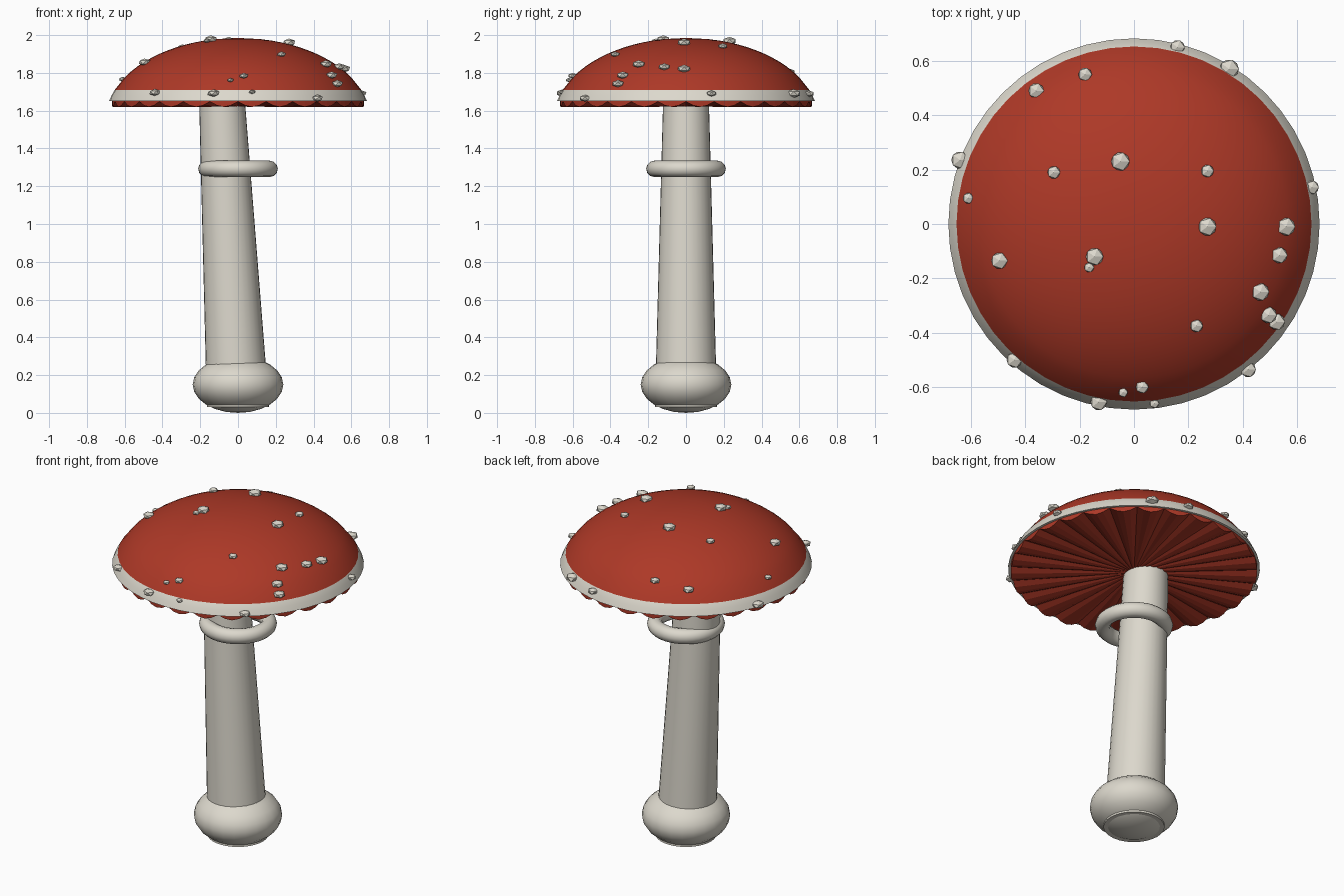
import bpy, bmesh, math
from mathutils import Matrix, Vector

cube = bpy.data.objects.get("Cube")
if cube:
    bpy.data.objects.remove(cube, do_unlink=True)


def material(name, rgb):
    m = bpy.data.materials.new(name)
    m.use_nodes = True
    m.diffuse_color = (*rgb, 1)
    m.node_tree.nodes["Principled BSDF"].inputs["Base Color"].default_value = (*rgb, 1)
    return m


RED = material("cap red", (0.42, 0.04, 0.02))
PALE = material("pale cream", (0.72, 0.69, 0.61))


def finish(name, bm, mats, smooth=None):
    bmesh.ops.recalc_face_normals(bm, faces=bm.faces)
    mesh = bpy.data.meshes.new(name)
    bm.to_mesh(mesh)
    bm.free()
    for m in mats:
        mesh.materials.append(m)
    ob = bpy.data.objects.new(name, mesh)
    bpy.context.collection.objects.link(ob)
    if smooth:
        bpy.ops.object.select_all(action="DESELECT")
        bpy.context.view_layer.objects.active = ob
        ob.select_set(True)
        bpy.ops.object.shade_smooth_by_angle(angle=math.radians(smooth))
    return ob


def ring(bm, r, z, n):
    """Circle of vertices; z may be a function of the vertex index."""
    height = z if callable(z) else lambda i: z
    return [bm.verts.new((r * math.cos(math.tau * i / n), r * math.sin(math.tau * i / n), height(i)))
            for i in range(n)]


def bridge(bm, a, b):
    n = len(a)
    return [bm.faces.new((a[i], a[(i + 1) % n], b[(i + 1) % n], b[i])) for i in range(n)]


def fan(bm, loop, z):
    tip = bm.verts.new((0, 0, z))
    for i in range(len(loop)):
        bm.faces.new((loop[i], loop[(i + 1) % len(loop)], tip))


# Cap dome: part of an ellipsoid with a pale band at the rim
CAP_R, CAP_H, CAP_Z = 0.70, 0.43, 1.555
BAND_Z = 1.71


def dome_z(r):
    return CAP_Z + CAP_H * math.sqrt(max(0, 1 - (r / CAP_R) ** 2))


def dome_r(z):
    return CAP_R * math.sqrt(1 - ((z - CAP_Z) / CAP_H) ** 2)


SEG = 48
bm = bmesh.new()
heights = [1.65, 1.68, BAND_Z]
radii = [dome_r(z) for z in heights]
radii += [radii[-1] * math.cos(math.pi / 2 * k / 14) ** 0.5 * (1 - k / 28) for k in range(2, 14)]
loops = [ring(bm, r, dome_z(r), SEG) for r in radii]
for a, b in zip(loops, loops[1:]):
    bridge(bm, a, b)
fan(bm, loops[-1], dome_z(0))
bridge(bm, ring(bm, 0.66, 1.65, SEG), loops[0])
bmesh.ops.remove_doubles(bm, verts=bm.verts, dist=1e-5)
for f in bm.faces:
    f.material_index = int(f.calc_center_median().z < BAND_Z)
finish("cap", bm, [RED, PALE], 50)

# Gills: corrugated disc with a scalloped skirt
GILLS, STEPS = 28, 4
bm = bmesh.new()
n = GILLS * STEPS
edge = ring(bm, 0.668, lambda i: 1.648 - 0.028 * abs(math.sin(math.pi * i / STEPS)), n)
bridge(bm, ring(bm, 0.668, 1.66, n), edge)
fan(bm, edge, 1.622)
finish("gills", bm, [RED])

# Stem: tapered and leaning
bm = bmesh.new()
low, high = ring(bm, 0.165, 0.03, 32), ring(bm, 0.121, 1.66, 32)
for v in high:
    v.co.x -= 0.085
bridge(bm, low, high)
bm.faces.new(low)
bm.faces.new(high)
finish("stem", bm, [PALE], 40)

# Bulb at the foot
bm = bmesh.new()
bmesh.ops.create_uvsphere(bm, u_segments=24, v_segments=12, radius=1,
                          matrix=Matrix.Translation((0, 0, 0.15)) @ Matrix.Diagonal((0.24, 0.24, 0.15, 1)))
finish("bulb", bm, [PALE], 50)

# Ring around the stem
bm = bmesh.new()
tubes = []
for k in range(12):
    a = math.tau * k / 12
    tubes.append(ring(bm, 0.168 + 0.043 * math.cos(a), 1.292 + 0.043 * math.sin(a), 40))
for k in range(12):
    bridge(bm, tubes[k], tubes[(k + 1) % 12])
finish("stem_ring", bm, [PALE], 60)

# Warts: squashed icosahedra on the dome (x, y, radius)
WARTS = [
    (.16, .65, .03), (.35, .57, .04), (-.18, .55, .028), (-.36, .49, .032), (-.64, .235, .036),
    (-.61, .095, .022), (-.295, .19, .026), (-.05, .23, .038), (.27, .195, .026), (.655, .135, .028),
    (.27, -.01, .037), (.56, -.01, .037), (.535, -.115, .033), (.465, -.25, .036), (.495, -.335, .034),
    (.525, -.36, .034), (.23, -.375, .026), (.42, -.535, .032), (.03, -.6, .026), (-.04, -.62, .019),
    (-.13, -.655, .034), (.075, -.66, .019), (-.44, -.5, .032), (-.495, -.135, .034),
    (-.145, -.12, .036), (-.165, -.16, .02),
]
bm = bmesh.new()
for x, y, r in WARTS:
    z = dome_z(min(math.hypot(x, y), 0.68)) + 0.009
    bmesh.ops.create_icosphere(bm, subdivisions=1, radius=r,
                               matrix=Matrix.Translation(Vector((x, y, z))) @ Matrix.Diagonal((1, 1, 0.58, 1)))
finish("warts", bm, [PALE])
